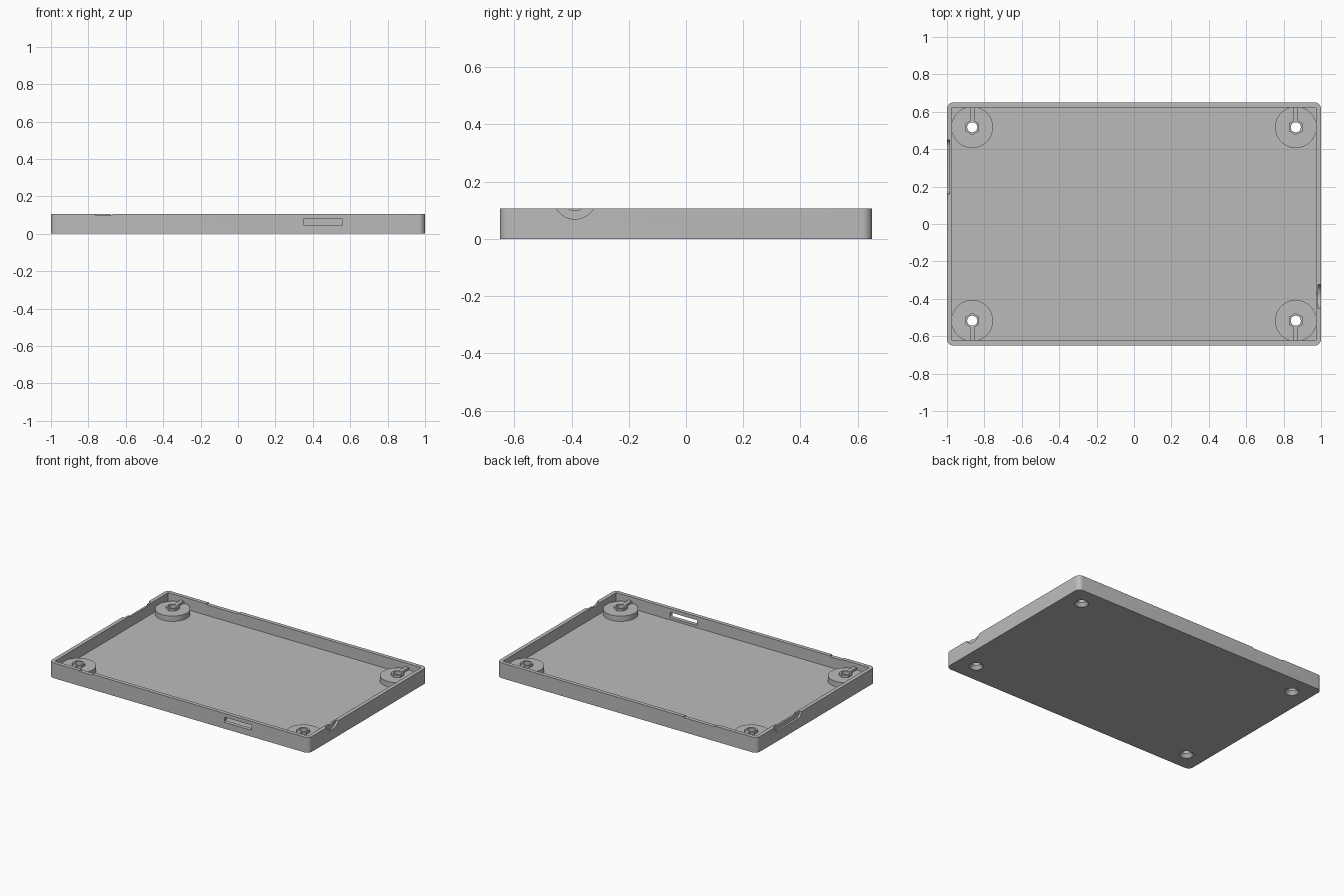
import bpy, bmesh, math
from mathutils import Matrix

cube = bpy.data.objects.get("Cube")
if cube:
    bpy.data.objects.remove(cube, do_unlink=True)

grey = bpy.data.materials.new("light grey plastic")
grey.use_nodes = True
COLOUR = (0.5, 0.5, 0.5, 1)
grey.diffuse_color = COLOUR
grey.node_tree.nodes["Principled BSDF"].inputs["Base Color"].default_value = COLOUR

HX, HY, H = 1.0, 0.65, 0.106      # half sizes and height
WALL, FLOOR = 0.027, 0.027


def finish(name, bm):
    mesh = bpy.data.meshes.new(name)
    bmesh.ops.recalc_face_normals(bm, faces=bm.faces)
    bm.to_mesh(mesh)
    bm.free()
    obj = bpy.data.objects.new(name, mesh)
    bpy.context.collection.objects.link(obj)
    mesh.materials.append(grey)
    return obj


def box(name, x0, x1, y0, y1, z0, z1, radius=0, axis=2):
    """Box whose edges along one axis can be rounded."""
    bm = bmesh.new()
    bmesh.ops.create_cube(bm, size=1)
    for v in bm.verts:
        v.co.x = x0 if v.co.x < 0 else x1
        v.co.y = y0 if v.co.y < 0 else y1
        v.co.z = z0 if v.co.z < 0 else z1
    if radius:
        edges = [e for e in bm.edges
                 if abs(e.verts[0].co[axis] - e.verts[1].co[axis]) > 1e-6]
        bmesh.ops.bevel(bm, geom=edges, offset=radius, segments=8,
                        profile=0.5, affect='EDGES')
    return finish(name, bm)


def cylinder(name, x, y, z0, z1, r0, r1=None, sides=48, turn='Z'):
    bm = bmesh.new()
    bmesh.ops.create_cone(bm, cap_ends=True, segments=sides, radius1=r0,
                          radius2=r0 if r1 is None else r1, depth=z1 - z0)
    obj = finish(name, bm)
    obj.data.transform(Matrix.Translation((x, y, (z0 + z1) / 2)))
    return obj


def disc_across_x(name, x0, x1, y, z, r):
    bm = bmesh.new()
    bmesh.ops.create_cone(bm, cap_ends=True, segments=64, radius1=r,
                          radius2=r, depth=x1 - x0)
    obj = finish(name, bm)
    obj.data.transform(Matrix.Translation(((x0 + x1) / 2, y, z))
                       @ Matrix.Rotation(math.pi / 2, 4, 'Y'))
    return obj


def combine(target, tool, operation):
    mod = target.modifiers.new(operation.lower(), 'BOOLEAN')
    mod.operation, mod.solver, mod.object = operation, 'EXACT', tool
    bpy.context.view_layer.objects.active = target
    bpy.ops.object.modifier_apply(modifier=mod.name)
    bpy.data.objects.remove(tool, do_unlink=True)


# Tray shell with rounded outer corners and square inner corners
tray = box("case_tray", -HX, HX, -HY, HY, 0, H, radius=0.035)
combine(tray, box("cavity", WALL - HX, HX - WALL, WALL - HY, HY - WALL,
                  FLOOR, H + 0.1), 'DIFFERENCE')

# Corner mounts: round pad, hexagonal standoff and rib to the nearest wall
for sx in (-1, 1):
    for sy in (-1, 1):
        x, y = sx * 0.865, sy * 0.517
        combine(tray, cylinder("pad", x, y, 0.01, 0.064, 0.111), 'UNION')
        combine(tray, cylinder("standoff", x, y, 0.02, 0.08, 0.042, sides=6), 'UNION')
        y0, y1 = sorted((y + sy * 0.02, sy * (HY - WALL / 2)))
        combine(tray, box("rib", x - 0.013, x + 0.013, y0, y1, 0.02, 0.08), 'UNION')
        combine(tray, cylinder("screw_hole", x, y, -0.1, 0.2, 0.027), 'DIFFERENCE')
        combine(tray, cylinder("countersink", x, y, -0.01, 0.025, 0.052, 0.026), 'DIFFERENCE')

# Card slot through the front wall
combine(tray, box("slot", 0.35, 0.56, -0.7, -0.6, 0.044, 0.08,
                  radius=0.005, axis=1), 'DIFFERENCE')

# Shallow dips in the front and back rims
combine(tray, box("front_dip", -0.765, -0.67, -0.7, -0.6, H - 0.006, 0.2), 'DIFFERENCE')
combine(tray, box("back_dip", -0.68, -0.435, 0.6, 0.7, H - 0.006, 0.2), 'DIFFERENCE')

# Round socket recess in the +x wall, with a small opening at the rim
combine(tray, disc_across_x("socket_recess", 0.985, 1.1, -0.388, 0.143, 0.074), 'DIFFERENCE')
combine(tray, disc_across_x("socket_opening", 0.95, 1.1, -0.388, 0.143, 0.044), 'DIFFERENCE')

# Wide plug recess in the -x wall, with a shallow opening at the rim
combine(tray, box("plug_recess", -1.1, -0.986, 0.16, 0.45, 0.07, 0.2,
                  radius=0.035, axis=0), 'DIFFERENCE')
combine(tray, box("plug_opening", -1.1, -0.95, 0.2, 0.41, H - 0.008, 0.2), 'DIFFERENCE')

# Smooth the curved walls while keeping edges sharp
bpy.ops.object.select_all(action='DESELECT')
tray.select_set(True)
bpy.context.view_layer.objects.active = tray
bpy.ops.object.shade_smooth_by_angle(angle=math.radians(30))
